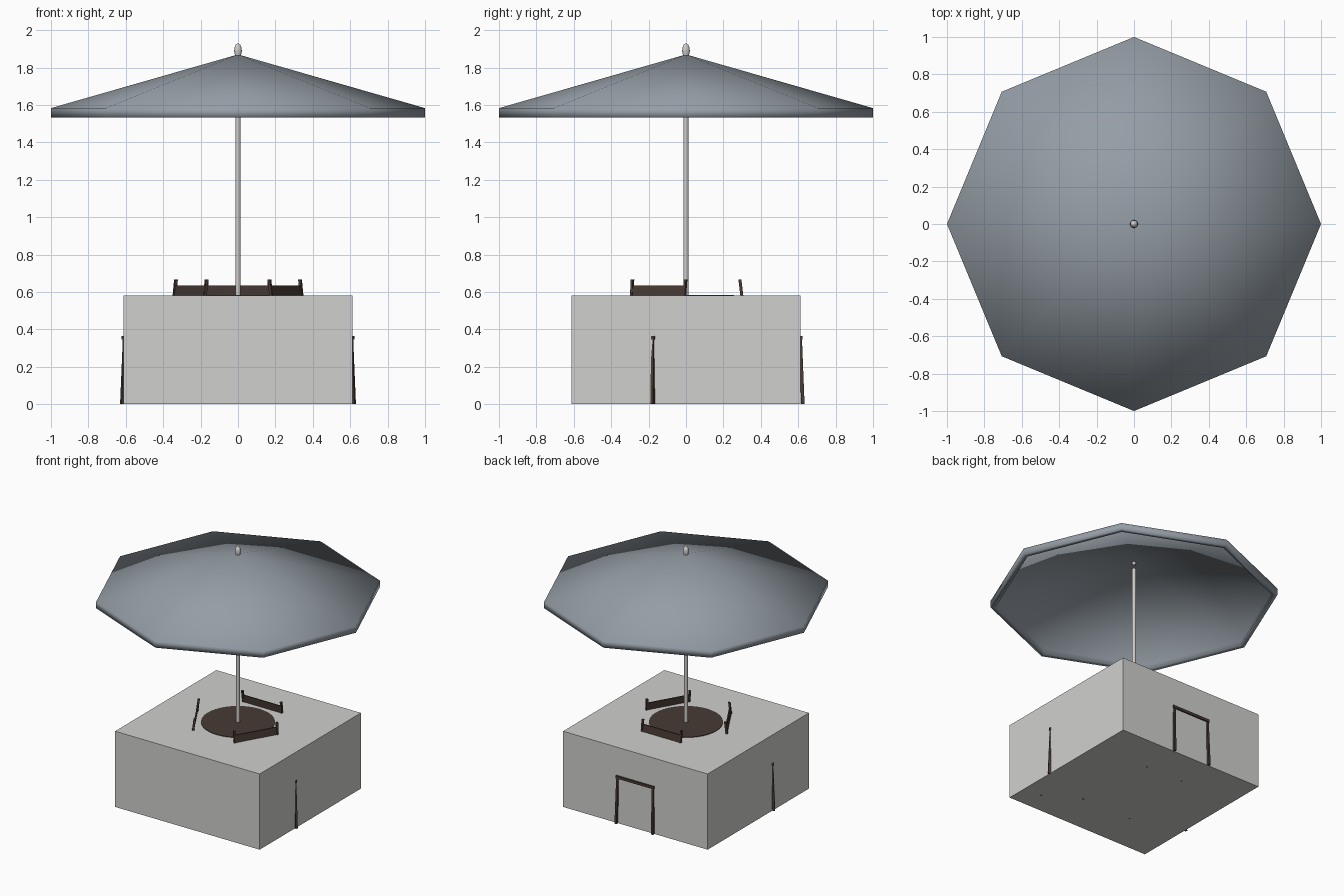
import bpy, bmesh, math
from mathutils import Vector, Matrix

cube = bpy.data.objects.get("Cube")
if cube:
    bpy.data.objects.remove(cube, do_unlink=True)


def material(name, rgb):
    m = bpy.data.materials.new(name)
    m.use_nodes = True
    m.diffuse_color = (*rgb, 1)
    bsdf = next(n for n in m.node_tree.nodes if n.type == 'BSDF_PRINCIPLED')
    bsdf.inputs["Base Color"].default_value = (*rgb, 1)
    return m


stone = material("light grey", (0.63, 0.63, 0.62))
fabric = material("slate fabric", (0.30, 0.34, 0.38))
metal = material("pale metal", (0.63, 0.61, 0.58))
wood = material("dark brown", (0.065, 0.043, 0.035))


def make(name, bm, mat, smooth=False):
    bmesh.ops.recalc_face_normals(bm, faces=bm.faces)
    for f in bm.faces:
        f.smooth = smooth
    me = bpy.data.meshes.new(name)
    bm.to_mesh(me)
    bm.free()
    me.materials.append(mat)
    ob = bpy.data.objects.new(name, me)
    bpy.context.collection.objects.link(ob)
    return ob


def lathe(name, profile, sides, mat, smooth=True):
    """Spin a (radius, z) profile around the z axis."""
    bm = bmesh.new()
    rings = []
    for r, z in profile:
        n = sides if r > 0 else 1
        rings.append([bm.verts.new((r * math.cos(i * math.tau / sides),
                                    r * math.sin(i * math.tau / sides), z))
                      for i in range(n)])
    for a, b in zip(rings, rings[1:]):
        for i in range(sides):
            j = (i + 1) % sides
            quad = [a[i % len(a)], a[j % len(a)], b[j % len(b)], b[i % len(b)]]
            bm.faces.new(list(dict.fromkeys(quad)))
    return make(name, bm, mat, smooth)


def sharpen(ob):
    bpy.ops.object.select_all(action='DESELECT')
    ob.select_set(True)
    bpy.context.view_layer.objects.active = ob
    bpy.ops.object.shade_smooth_by_angle(angle=math.radians(40))


def beam(bm, low, high, wx, wy):
    """Straight bar between two points with level ends."""
    corners = [(-wx, -wy), (wx, -wy), (wx, wy), (-wx, wy)]
    a, b = [[bm.verts.new(Vector(p) + Vector((x / 2, y / 2, 0))) for x, y in corners]
            for p in (low, high)]
    bm.faces.new(a)
    bm.faces.new(b)
    for i in range(4):
        j = (i + 1) % 4
        bm.faces.new((a[i], a[j], b[j], b[i]))


# Base block
bm = bmesh.new()
bmesh.ops.create_cube(bm, size=1, matrix=Matrix.Translation((0, 0, 0.29))
                      @ Matrix.Diagonal((1.226, 1.226, 0.58, 1)))
make("base_block", bm, stone)

# Round table top lying just proud of the block
sharpen(lathe("table_top", [(0, 0.555), (0.257, 0.555), (0.257, 0.584), (0, 0.584)], 40, wood))

# Parasol
lathe("canopy", [(0, 1.87), (1, 1.583), (1, 1.532), (0.965, 1.532),
                 (0.965, 1.57), (0, 1.845)], 8, fabric)
sharpen(lathe("pole", [(0, 0.02), (0.013, 0.02), (0.013, 1.79), (0, 1.79)], 16, metal))
lathe("finial", [(0, 1.82), (0.012, 1.825), (0.016, 1.868), (0.021, 1.885), (0.019, 1.905),
                 (0.012, 1.922), (0, 1.93)], 16, metal)

# Three chairs facing outward around the table
for name, turn in (("back", 0), ("right", -120), ("left", 120)):
    bm = bmesh.new()
    for s in (-1, 1):
        beam(bm, (s * 0.155, 0.625, 0), (s * 0.15, 0.611, 0.35), 0.016, 0.018)   # front legs
        beam(bm, (s * 0.155, 0.33, 0), (s * 0.158, 0.325, 0.36), 0.016, 0.018)   # rear legs
        beam(bm, (s * 0.158, 0.325, 0.36), (s * 0.164, 0.288, 0.668), 0.013, 0.016)  # back posts
    beam(bm, (0, 0.612, 0.345), (0, 0.612, 0.365), 0.325, 0.024)                 # seat front rail
    beam(bm, (0, 0.465, 0.35), (0, 0.465, 0.362), 0.30, 0.28)                    # seat
    beam(bm, (0, 0.306, 0.50), (0, 0.292, 0.635), 0.32, 0.009)                   # back panel
    bmesh.ops.rotate(bm, verts=bm.verts, cent=(0, 0, 0),
                     matrix=Matrix.Rotation(math.radians(turn), 3, 'Z'))
    make(name + "_chair", bm, wood)
